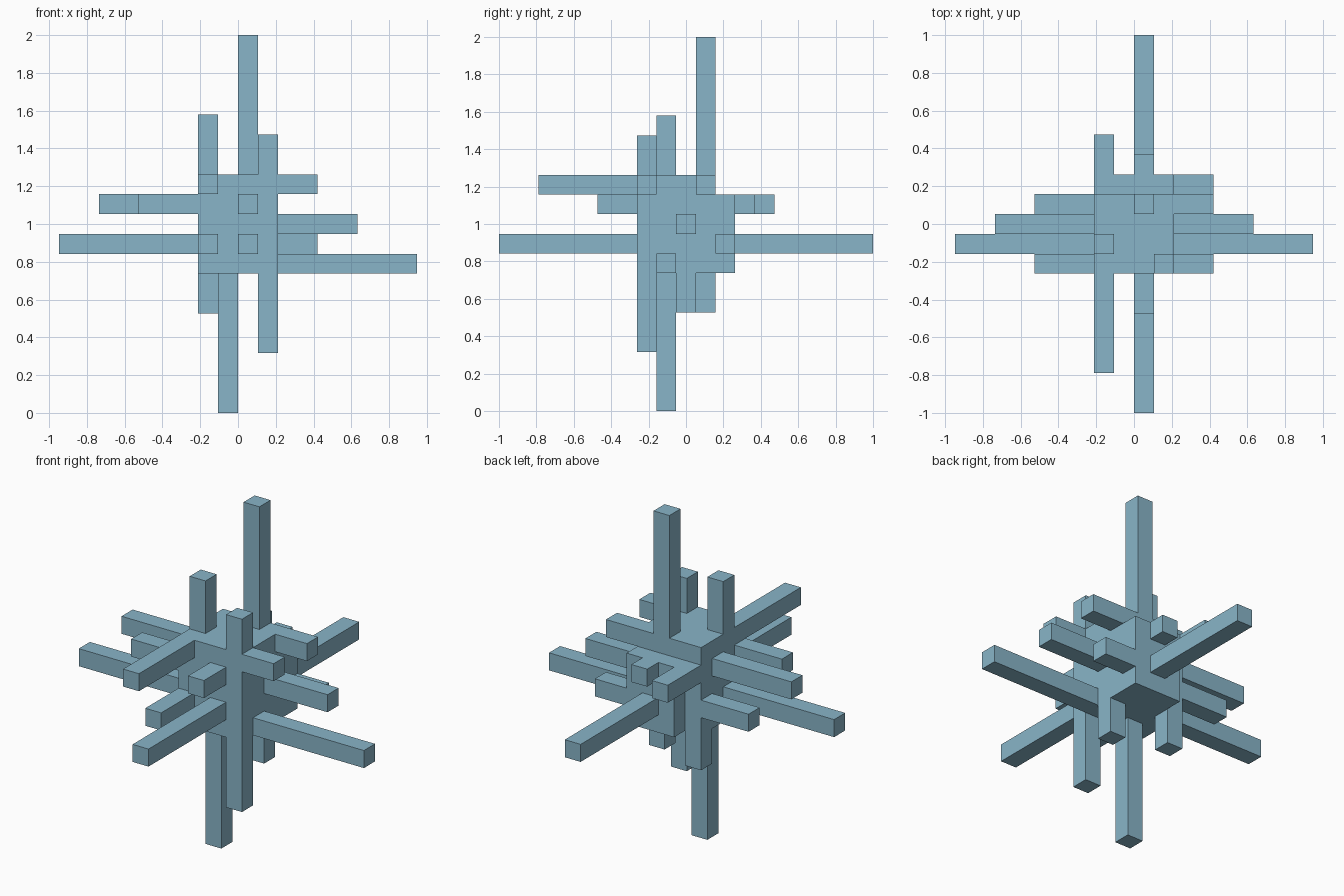
import bpy, bmesh
from mathutils import Vector

if "Cube" in bpy.data.objects:
    bpy.data.objects.remove(bpy.data.objects["Cube"])

U = 2 / 19          # one grid cell
cells = set()


def block(x, y, z):
    """Fill an inclusive range of grid cells."""
    for i in range(x[0], x[1] + 1):
        for j in range(y[0], y[1] + 1):
            for k in range(z[0], z[1] + 1):
                cells.add((i, j, k))


# core and thinner rear slab
block((-2, 1), (-2, 1), (7, 11))
block((-1, 1), (2, 2), (7, 10))

# bars to the left and right: start, end, y row, z row
for a, b, y, z in [(1, 8, -1, 7), (1, 5, 0, 9), (1, 3, -2, 11), (1, 3, 1, 11),
                   (1, 3, 2, 8), (-9, -2, -1, 8), (-7, -2, 0, 10),
                   (-5, -2, -2, 10), (-5, -2, 1, 8)]:
    block((a, b), (y, y), (z, z))

# bars to the front and back: start, end, x row, z row
for a, b, x, z in [(-9, 9, 0, 8), (-4, 3, 0, 10), (1, 4, -2, 10),
                   (-7, -2, -2, 11), (-5, -2, -2, 8)]:
    block((x, x), (a, b), (z, z))

# bars up and down: start, end, x row, y row
for a, b, x, y in [(8, 18, 0, 1), (8, 14, -2, -1), (3, 13, 1, -2),
                   (0, 8, -1, -1), (5, 8, -2, 1), (5, 8, 1, 0)]:
    block((x, x), (y, y), (a, b))

# outer skin of the joined bars
bm = bmesh.new()
verts = {}


def vert(p):
    key = tuple(round(c * 2) for c in p)
    if key not in verts:
        verts[key] = bm.verts.new(p * U)
    return verts[key]


for c in sorted(cells):
    mid = Vector((c[0] + 0.5, c[1], c[2] + 0.5))
    for axis in range(3):
        for s in (-1, 1):
            n = list(c)
            n[axis] += s
            if tuple(n) in cells:
                continue
            d, u, v = Vector(), Vector(), Vector()
            d[axis] = s / 2
            u[(axis + 1) % 3] = 0.5
            v[(axis + 2) % 3] = 0.5 * s
            bm.faces.new([vert(mid + d + q) for q in (-u - v, u - v, u + v, v - u)])

# merge flat areas into single faces
bmesh.ops.dissolve_limit(bm, angle_limit=0.01, verts=bm.verts[:], edges=bm.edges[:])
mesh = bpy.data.meshes.new("crossed_bars")
bm.to_mesh(mesh)
bm.free()
mat = bpy.data.materials.new("light_blue")
mat.diffuse_color = (0.25, 0.46, 0.58, 1)
mat.use_nodes = True
mat.node_tree.nodes["Principled BSDF"].inputs["Base Color"].default_value = mat.diffuse_color
mesh.materials.append(mat)
bpy.context.collection.objects.link(bpy.data.objects.new("crossed_bars", mesh))
